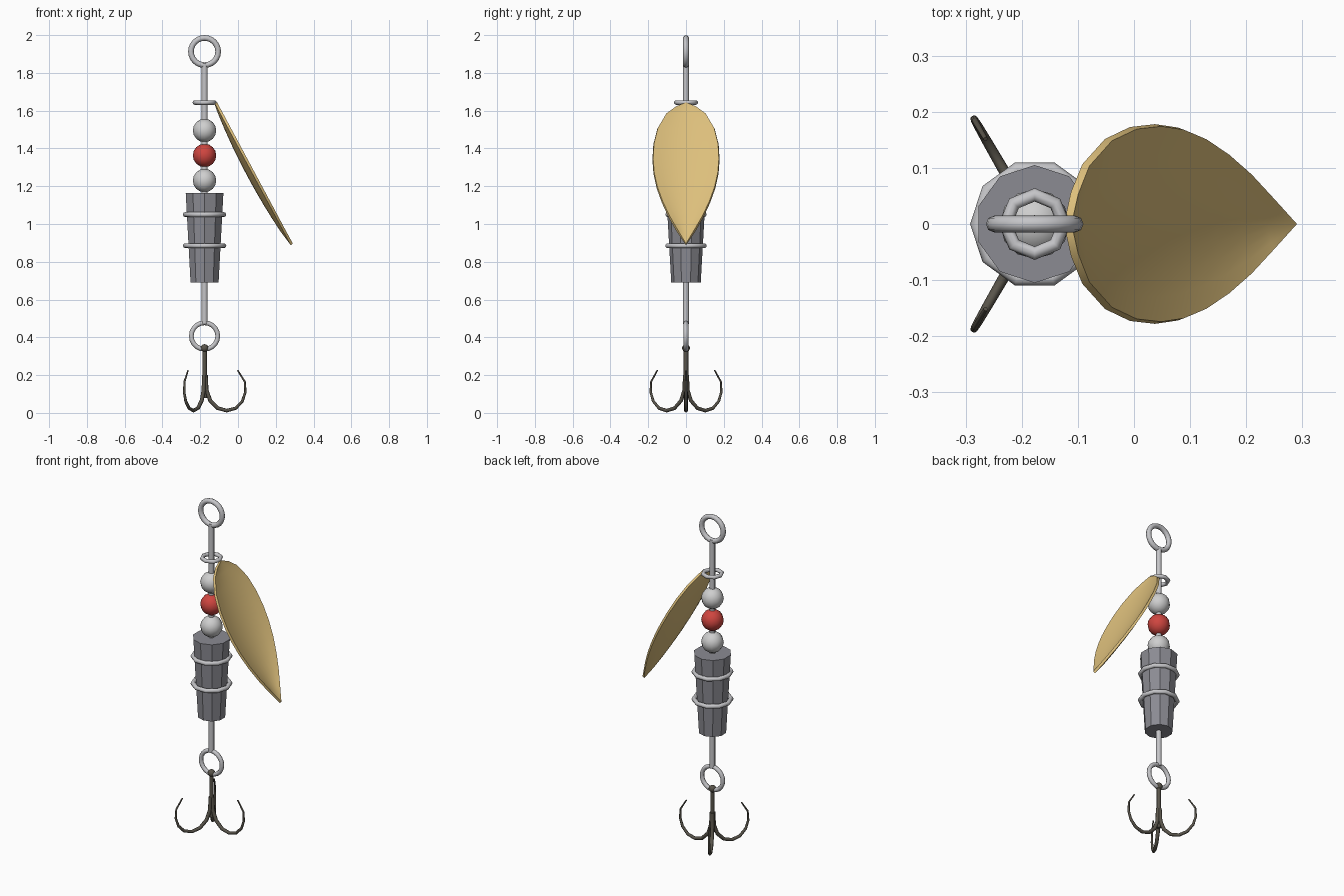
import bpy, bmesh, math
from mathutils import Vector

if "Cube" in bpy.data.objects:
    bpy.data.objects.remove(bpy.data.objects["Cube"])

AXIS = -0.177  # x of the central wire


def material(name, rgb):
    m = bpy.data.materials.new(name)
    m.use_nodes = True
    m.diffuse_color = (*rgb, 1)
    node = next(n for n in m.node_tree.nodes if n.type == "BSDF_PRINCIPLED")
    node.inputs["Base Color"].default_value = (*rgb, 1)
    return m


SILVER = material("silver wire", (0.56, 0.56, 0.58))
PEARL = material("white bead", (0.62, 0.62, 0.62))
RED = material("red bead", (0.62, 0.06, 0.05))
LEAD = material("grey lead", (0.26, 0.26, 0.29))
GOLD = material("gold", (0.72, 0.52, 0.20))
DARK = material("dark steel", (0.10, 0.09, 0.07))


def finish(name, mat, smooth=True):
    ob = bpy.context.object
    ob.name = ob.data.name = name
    ob.data.materials.clear()
    ob.data.materials.append(mat)
    if smooth:
        bpy.ops.object.shade_smooth_by_angle(angle=math.radians(50))
    return ob


def rod(name, mat, z0, z1, r0, r1, sides, smooth=True):
    bpy.ops.mesh.primitive_cone_add(vertices=sides, radius1=r0, radius2=r1, depth=z1 - z0,
                                    location=(AXIS, 0, (z0 + z1) / 2))
    return finish(name, mat, smooth)


def ring(name, z, major, minor, sides, upright=False):
    bpy.ops.mesh.primitive_torus_add(major_radius=major, minor_radius=minor,
                                     major_segments=sides, minor_segments=8,
                                     location=(AXIS, 0, z),
                                     rotation=(math.pi / 2 if upright else 0, 0, 0))
    ob = finish(name, SILVER, False)
    bpy.ops.object.shade_smooth()
    return ob


def ball(name, mat, z, r):
    bpy.ops.mesh.primitive_uv_sphere_add(segments=12, ring_count=8, radius=r,
                                         location=(AXIS, 0, z))
    return finish(name, mat)


# Central wire with its two eyes
rod("main_wire", SILVER, 0.47, 1.85, 0.016, 0.016, 8)
ring("line_eye", 1.913, 0.072, 0.015, 24, True)
ring("hook_eye", 0.407, 0.07, 0.0125, 20, True)
ring("clevis", 1.643, 0.052, 0.012, 8)

# Beads
ball("upper_bead", PEARL, 1.495, 0.062)
ball("middle_bead", RED, 1.363, 0.062)
ball("lower_bead", PEARL, 1.23, 0.062)

# Tapered weight with two bands
rod("weight", LEAD, 0.69, 1.165, 0.078, 0.105, 10, False)
ring("upper_band", 1.05, 0.102, 0.013, 10)
ring("lower_band", 0.885, 0.102, 0.013, 10)

# Spinner blade: a leaf outline dished on its outer side
OUTLINE = [(0, 0), (0.03, 0.055), (0.08, 0.105), (0.18, 0.15), (0.29, 0.171), (0.4, 0.176),
           (0.5, 0.17), (0.6, 0.153), (0.7, 0.126), (0.8, 0.091), (0.9, 0.048), (1, 0)]
top, tip = Vector((-0.118, 0, 1.643)), Vector((0.285, 0, 0.892))
along = tip - top
normal = Vector((-along.z, 0, along.x)).normalized()
COLS = 8
bm = bmesh.new()
rows = []
for t, w in OUTLINE:
    row = []
    for i in range(COLS + 1):
        u = 2 * i / COLS - 1
        dish = 0.03 * (1 - u * u) * math.sin(math.pi * t) ** 0.7 if 0 < t < 1 else 0
        row.append(bm.verts.new(top + along * t + Vector((0, w * u, 0)) - normal * dish))
    rows.append(row)
for a, b in zip(rows, rows[1:]):
    for i in range(COLS):
        bm.faces.new((a[i], b[i], b[i + 1], a[i + 1]))
bmesh.ops.remove_doubles(bm, verts=bm.verts, dist=1e-4)
bmesh.ops.recalc_face_normals(bm, faces=bm.faces)
mesh = bpy.data.meshes.new("blade")
bm.to_mesh(mesh)
bm.free()
blade = bpy.data.objects.new("blade", mesh)
bpy.context.collection.objects.link(blade)
bpy.ops.object.select_all(action="DESELECT")
bpy.context.view_layer.objects.active = blade
blade.select_set(True)
solid = blade.modifiers.new("thickness", "SOLIDIFY")
solid.thickness = 0.014
solid.offset = 0
bpy.ops.object.modifier_apply(modifier="thickness")
finish("blade", GOLD)

# Treble hook: shared shank and three curved points
ball("hook_knob", DARK, 0.343, 0.021)
rod("hook_shank", DARK, 0.08, 0.345, 0.012, 0.012, 8)
BEND = [(0.006, 0.2), (0.01, 0.12), (0.03, 0.065), (0.07, 0.025), (0.118, 0.012), (0.165, 0.025),
        (0.2, 0.062), (0.216, 0.11), (0.213, 0.165), (0.175, 0.226)]
for k in range(3):
    ang = k * math.tau / 3
    curve = bpy.data.curves.new("hook_point", "CURVE")
    curve.dimensions = "3D"
    curve.bevel_depth = 0.011
    curve.bevel_resolution = 2
    curve.use_fill_caps = True
    line = curve.splines.new("POLY")
    line.points.add(len(BEND) - 1)
    for i, (p, (r, z)) in enumerate(zip(line.points, BEND)):
        p.co = (AXIS + r * math.cos(ang), r * math.sin(ang), z, 1)
        p.radius = 1 - 0.65 * (i / (len(BEND) - 1)) ** 2
    ob = bpy.data.objects.new("hook_point", curve)
    bpy.context.collection.objects.link(ob)
    bpy.ops.object.select_all(action="DESELECT")
    bpy.context.view_layer.objects.active = ob
    ob.select_set(True)
    bpy.ops.object.convert(target="MESH")
    finish("hook_point_%d" % (k + 1), DARK)
